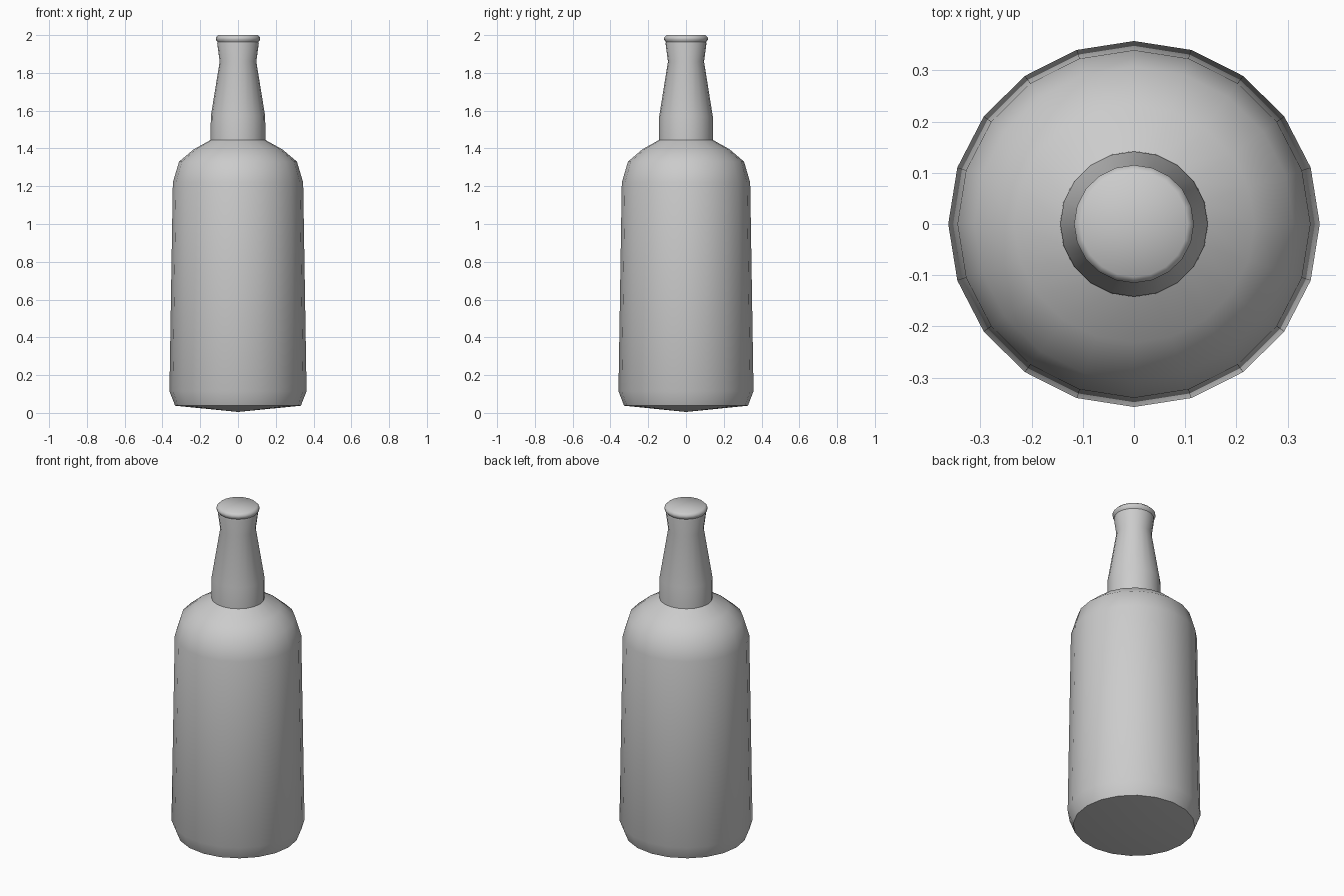
import bpy, bmesh
from math import radians, cos, sin, pi

if "Cube" in bpy.data.objects:
    bpy.data.objects.remove(bpy.data.objects["Cube"])

SIDES = 20
Y_SCALE = 0.985  # cross-section is very slightly oval


def lathe(name, profile, angle):
    """Revolve (radius, z) points around z; radius 0 makes a pole."""
    bm = bmesh.new()
    rings = []
    for r, z in profile:
        n = 1 if r == 0 else SIDES
        rings.append([bm.verts.new((r * cos(2 * pi * i / SIDES),
                                    r * sin(2 * pi * i / SIDES) * Y_SCALE, z))
                      for i in range(n)])
    for a, b in zip(rings, rings[1:]):
        for i in range(SIDES):
            j = (i + 1) % SIDES
            if len(a) == 1:
                bm.faces.new((a[0], b[j], b[i]))
            elif len(b) == 1:
                bm.faces.new((a[i], a[j], b[0]))
            else:
                bm.faces.new((a[i], a[j], b[j], b[i]))
    bmesh.ops.recalc_face_normals(bm, faces=bm.faces[:])
    mesh = bpy.data.meshes.new(name)
    bm.to_mesh(mesh)
    bm.free()
    obj = bpy.data.objects.new(name, mesh)
    bpy.context.collection.objects.link(obj)
    bpy.ops.object.select_all(action='DESELECT')
    obj.select_set(True)
    bpy.context.view_layer.objects.active = obj
    bpy.ops.object.shade_smooth_by_angle(angle=radians(angle))
    return obj


# Bottle: shallow pointed base, tapered body, shoulder and flared neck
lathe("bottle", [
    (0, 0.005), (0.333, 0.038), (0.363, 0.115), (0.345, 1.22),
    (0.312, 1.33), (0.235, 1.395), (0.145, 1.445), (0.144, 1.57),
    (0.097, 1.86), (0.110, 1.955), (0.108, 1.965), (0, 1.965),
], 50)

# Rounded stopper on the mouth
lathe("stopper", [
    (0, 1.96), (0.107, 1.962), (0.117, 1.975), (0.117, 1.988),
    (0.105, 2.0), (0, 2.0),
], 50)
